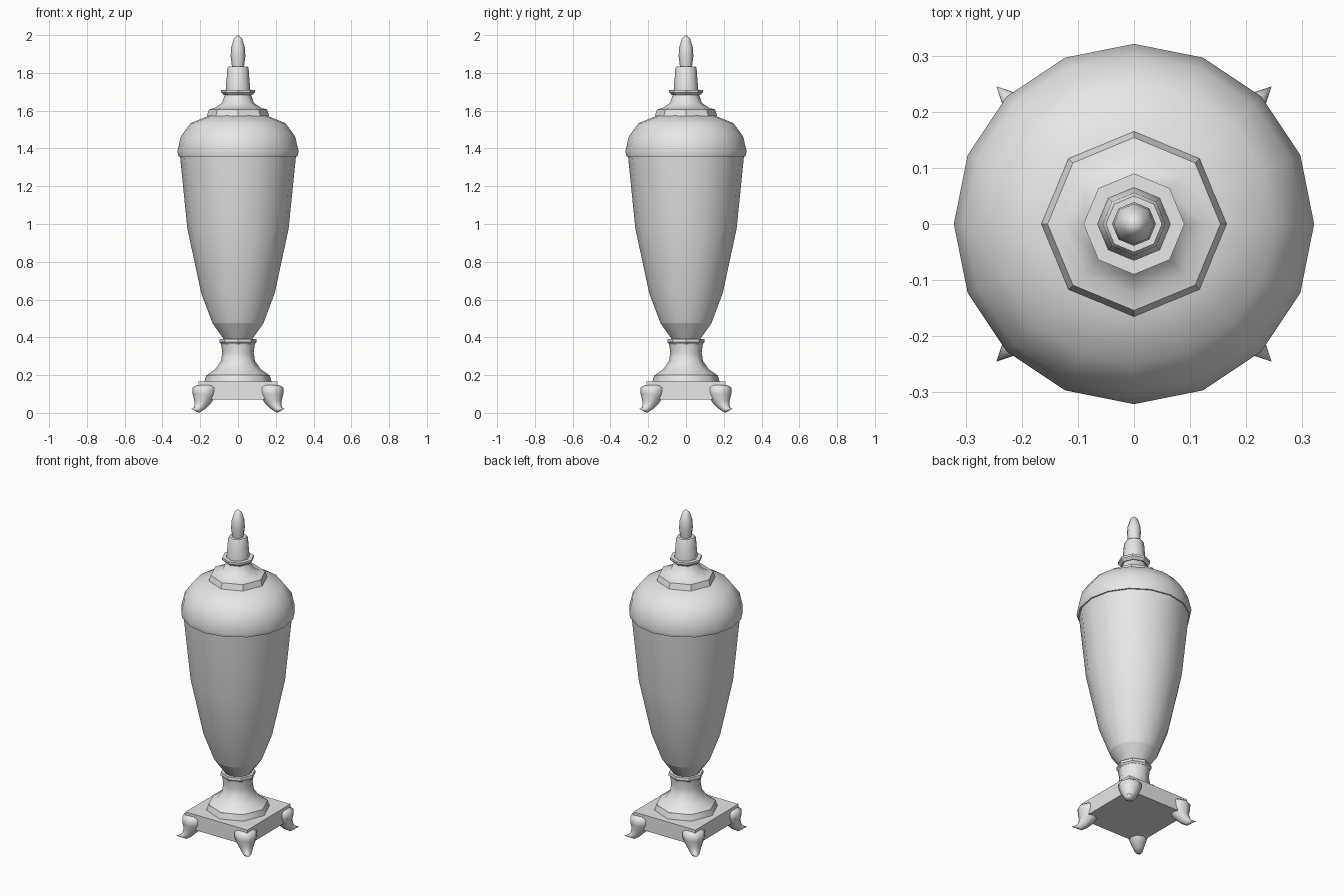
import bpy, bmesh, math
from mathutils import Vector

if "Cube" in bpy.data.objects:
    bpy.data.objects.remove(bpy.data.objects["Cube"])

stone = bpy.data.materials.new("pale_grey_stone")
stone.use_nodes = True
stone.diffuse_color = (0.8, 0.8, 0.8, 1)
stone.node_tree.nodes["Principled BSDF"].inputs["Base Color"].default_value = (0.8, 0.8, 0.8, 1)


def finish(name, bm, angle):
    bmesh.ops.recalc_face_normals(bm, faces=bm.faces[:])
    mesh = bpy.data.meshes.new(name)
    bm.to_mesh(mesh)
    bm.free()
    obj = bpy.data.objects.new(name, mesh)
    bpy.context.collection.objects.link(obj)
    mesh.materials.append(stone)
    bpy.ops.object.select_all(action='DESELECT')
    obj.select_set(True)
    bpy.context.view_layer.objects.active = obj
    if angle:
        bpy.ops.object.shade_smooth_by_angle(angle=math.radians(angle))
    return obj


def loft(name, rings, angle):
    """Skin closed rings of points; a one-point ring makes a tip."""
    bm = bmesh.new()
    rows = [[bm.verts.new(p) for p in ring] for ring in rings]
    for low, high in zip(rows, rows[1:]):
        n = len(low)
        for i in range(n):
            j = (i + 1) % n
            if len(high) == 1:
                bm.faces.new((low[i], low[j], high[0]))
            else:
                bm.faces.new((low[i], low[j], high[j], high[i]))
    for row in (rows[0], rows[-1]):
        if len(row) > 2:
            bm.faces.new(row)
    return finish(name, bm, angle)


def turned(name, sides, profile, angle=50):
    """Lathe a profile of (radius, height) pairs, lowest first."""
    rings = []
    for r, z in profile:
        turns = [math.tau * i / sides for i in range(sides)] if r else [0]
        rings.append([(r * math.cos(a), r * math.sin(a), z) for a in turns])
    return loft(name, rings, angle)


# Square plinth
bm = bmesh.new()
bmesh.ops.create_cube(bm, size=1)
for v in bm.verts:
    v.co = Vector((v.co.x * 0.42, v.co.y * 0.42, 0.1175 + v.co.z * 0.095))
finish("plinth", bm, 0)

# Pedestal
turned("pedestal_foot", 8, [(0.178, 0.165), (0.168, 0.2)])
turned("pedestal_stem", 8, [(0.165, 0.2), (0.12, 0.232), (0.09, 0.275),
                            (0.083, 0.32), (0.09, 0.37)])
turned("pedestal_collar", 8, [(0.09, 0.365), (0.099, 0.375), (0.097, 0.392)], 30)

# Vase body
turned("body_base", 16, [(0.075, 0.39), (0.135, 0.475)])
turned("body", 16, [(0.135, 0.475), (0.195, 0.635), (0.268, 0.975), (0.307, 1.36)])
turned("shoulder", 16, [(0.315, 1.358), (0.321, 1.385), (0.302, 1.465),
                        (0.25, 1.535), (0.15, 1.575)])

# Lid
turned("lid_band", 8, [(0.165, 1.573), (0.154, 1.607)], 30)
turned("lid_flare", 8, [(0.154, 1.607), (0.125, 1.614), (0.085, 1.64), (0.067, 1.69)])
turned("lid_ring", 8, [(0.075, 1.683), (0.09, 1.697), (0.09, 1.71)], 30)
turned("lid_cone", 8, [(0.065, 1.71), (0.056, 1.825), (0.05, 1.835)])
turned("finial", 8, [(0.032, 1.833), (0.039, 1.89), (0.036, 1.935),
                     (0.021, 1.983), (0, 2.0)])

# Claw feet: (distance along the diagonal, height, radius, tilt in degrees)
CLAW = [(0.245, 0.148, 0.045, 0), (0.25, 0.133, 0.065, 0), (0.252, 0.1, 0.062, 0),
        (0.262, 0.06, 0.046, 8), (0.285, 0.032, 0.031, 28), (0.305, 0.016, 0.021, 48)]
for corner, name in enumerate(("back_left", "back_right", "front_right", "front_left")):
    a = math.radians(45 + 90 * corner)
    out = Vector((math.cos(a), math.sin(a), 0))
    side = Vector((-math.sin(a), math.cos(a), 0))
    up = Vector((0, 0, 1))
    rings = []
    for s, z, r, tilt in CLAW:
        t = math.radians(tilt)
        lean = out * math.cos(t) + up * math.sin(t)
        rings.append([out * s + up * z + lean * r * math.cos(k * math.tau / 8)
                      + side * r * math.sin(k * math.tau / 8) for k in range(8)])
    rings.append([out * 0.347 + up * 0.022])
    loft(name + "_claw_foot", rings, 60)
